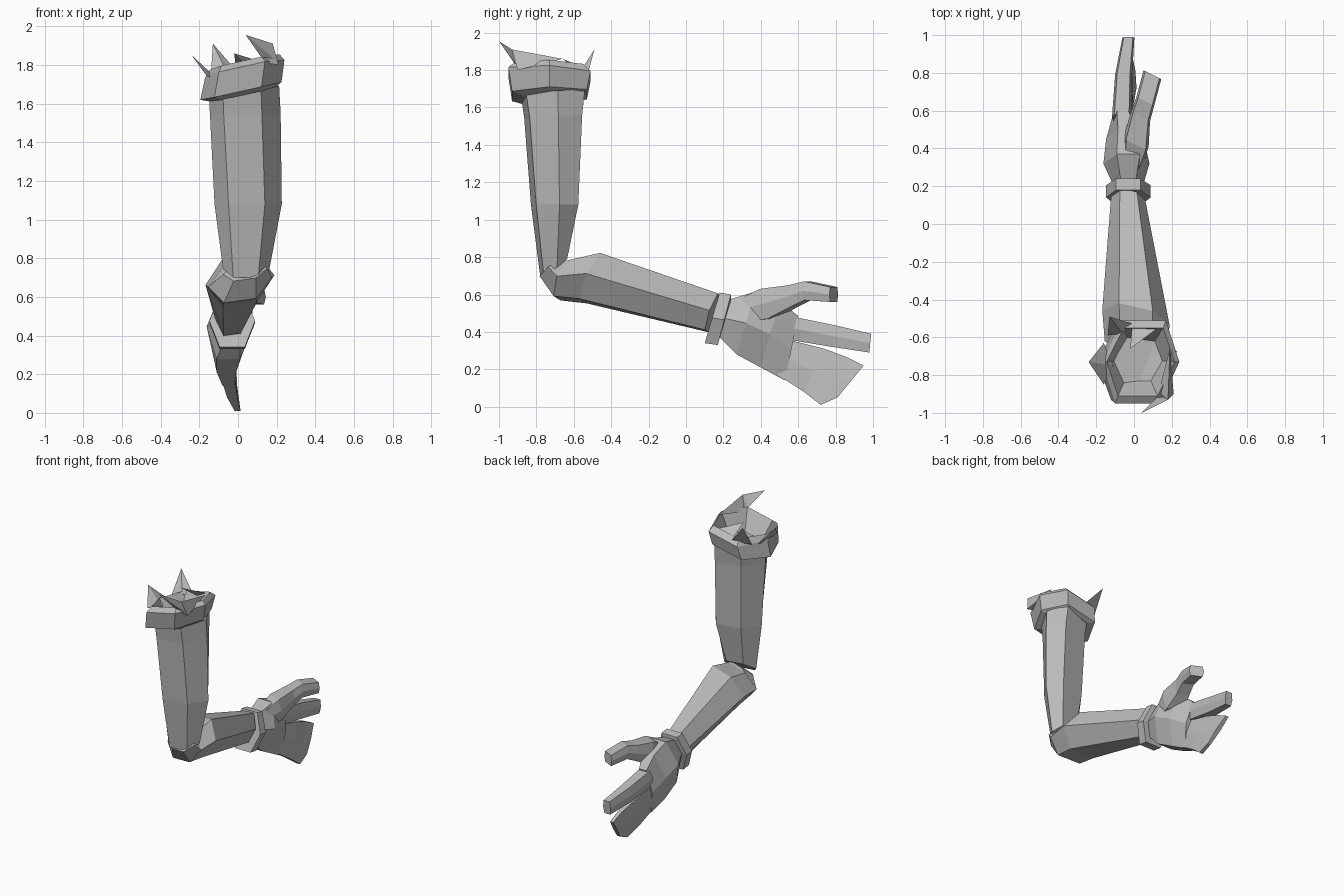
import bpy
import bmesh
from mathutils import Vector

cube = bpy.data.objects.get("Cube")
if cube:
    bpy.data.objects.remove(cube)

grey = bpy.data.materials.new("plain grey")
grey.use_nodes = True
colour = (0.5, 0.5, 0.5, 1)
grey.diffuse_color = colour
grey.node_tree.nodes["Principled BSDF"].inputs["Base Color"].default_value = colour


def finish(name, bm):
    bmesh.ops.recalc_face_normals(bm, faces=bm.faces)
    mesh = bpy.data.meshes.new(name)
    bm.to_mesh(mesh)
    bm.free()
    mesh.materials.append(grey)
    obj = bpy.data.objects.new(name, mesh)
    bpy.context.scene.collection.objects.link(obj)
    return obj


def hexagon(start, end, half_width, flat, lean):
    """Six points around the line from start to end, widened along x."""
    start, end = Vector(start), Vector(end)
    sideways = Vector((1, lean[0], lean[1])) * half_width
    middle = start.lerp(end, 0.5)
    return [start - sideways * flat, start + sideways * flat, middle + sideways,
            end + sideways * flat, end - sideways * flat, middle - sideways]


def loft(name, sections, flat=0.5, lean=(0, 0)):
    """Skin hexagonal sections, given as start, end and half width."""
    bm = bmesh.new()
    rings = []
    for start, end, half_width in sections:
        points = hexagon(start, end, half_width, flat, lean)
        rings.append([bm.verts.new(p) for p in points])
    for near, far in zip(rings, rings[1:]):
        for i in range(len(near)):
            j = (i + 1) % len(near)
            bm.faces.new((near[i], near[j], far[j], far[i]))
    bm.faces.new(rings[0])
    bm.faces.new(rings[-1])
    return finish(name, bm)


def shard(name, *points):
    """Sharp torn scrap made as the hull of a few points."""
    bm = bmesh.new()
    verts = [bm.verts.new(p) for p in points]
    bmesh.ops.convex_hull(bm, input=verts)
    return finish(name, bm)


# Bent sleeve: upper arm, then elbow and forearm
loft("upper_arm", [
    ((.02, -.87, 1.68), (.04, -.555, 1.7), .183),
    ((.025, -.85, 1.54), (.05, -.57, 1.56), .183),
    ((.045, -.815, 1.08), (.06, -.59, 1.08), .174),
    ((.04, -.77, .7), (.045, -.645, .79), .12),
], flat=.54, lean=(.15, 0))
loft("forearm", [
    ((.035, -.77, .69), (.04, -.655, .775), .115),
    ((.01, -.69, .58), (.01, -.62, .77), .165),
    ((.01, -.55, .565), (.01, -.44, .81), .178),
    ((-.03, .11, .405), (-.03, .18, .6), .09),
], lean=(-.22, .14))

# Hollow rolled cuff at the shoulder
loft("shoulder_cuff", [
    ((.01, -.87, 1.64), (.04, -.56, 1.66), .175),
    ((0, -.93, 1.66), (.03, -.53, 1.67), .21),
    ((.02, -.95, 1.79), (.05, -.51, 1.77), .205),
    ((.02, -.91, 1.82), (.05, -.55, 1.81), .18),
    ((.02, -.83, 1.68), (.04, -.62, 1.68), .12),
], flat=.58, lean=(0, .22))

# Torn scraps around the cuff rim
shard("front_long_scrap", (.04, -1, 1.955), (.18, -.93, 1.91),
      (.12, -.92, 1.84), (.19, -.91, 1.83))
shard("left_flap", (.18, -.93, 1.91), (.19, -.66, 1.86),
      (.21, -.9, 1.8), (.13, -.89, 1.81))
shard("right_scrap", (-.24, -.73, 1.85), (-.16, -.85, 1.74),
      (-.16, -.63, 1.74), (-.11, -.75, 1.73))
shard("back_scrap", (-.13, -.49, 1.91), (-.14, -.59, 1.75),
      (0, -.53, 1.76), (-.06, -.58, 1.77))
shard("back_curled_flap", (-.02, -.66, 1.86), (-.01, -.54, 1.78),
      (.14, -.54, 1.81), (.06, -.56, 1.78))

# Wristband
loft("wristband", [
    ((-.03, .12, .4), (-.03, .17, .58), .08),
    ((-.03, .1, .34), (-.03, .18, .61), .118),
    ((-.03, .17, .33), (-.03, .24, .6), .118),
    ((-.03, .18, .37), (-.03, .24, .57), .08),
], flat=.55)

# Hand: palm, joined fingers, index finger and thumb
loft("palm", [
    ((-.03, .17, .38), (-.03, .22, .57), .075),
    ((-.05, .27, .28), (-.03, .37, .615), .122),
    ((-.06, .4, .21), (-.035, .5, .565), .1),
    ((-.05, .53, .14), (-.06, .6, .485), .06),
], flat=.5)
loft("joined_fingers", [
    ((-.05, .49, .17), (-.07, .54, .36), .05),
    ((-.03, .63, .08), (-.06, .74, .31), .038),
    ((-.002, .72, .01), (-.05, .86, .265), .022),
    ((-.005, .81, .05), (-.045, .95, .22), .018),
], flat=.7)
loft("index_finger", [
    ((-.065, .54, .36), (-.065, .58, .48), .052),
    ((-.055, .78, .32), (-.055, .8, .435), .045),
    ((-.03, .98, .29), (-.03, .99, .39), .032),
], flat=.75)
loft("thumb", [
    ((-.01, .3, .45), (-.01, .31, .58), .045),
    ((.015, .46, .47), (.01, .42, .63), .065),
    ((.035, .57, .53), (.035, .57, .65), .05),
    ((.06, .65, .57), (.06, .65, .67), .047),
    ((.097, .79, .56), (.097, .79, .64), .047),
], flat=.8, lean=(-.5, 0))
